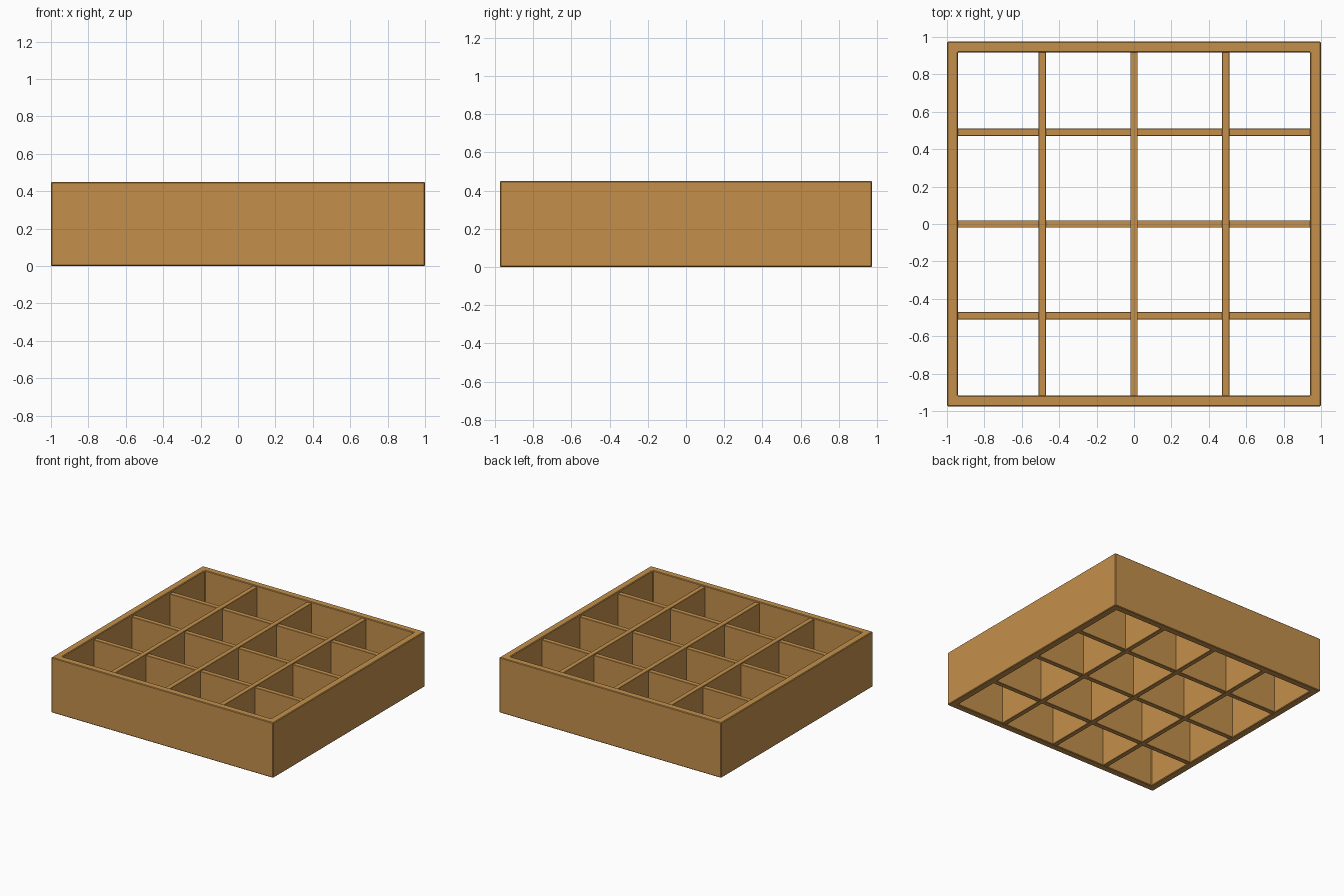
import bpy, bmesh

if "Cube" in bpy.data.objects:
    bpy.data.objects.remove(bpy.data.objects["Cube"])

W, D, H = 1.0, 0.975, 0.45      # half width, half depth, height
IX, IY = 0.941, 0.918           # inner half sizes
T = 0.04                        # divider thickness
STEPS = (-0.49, 0.0, 0.49)

wood = bpy.data.materials.new("warm_wood")
wood.diffuse_color = (0.55, 0.28, 0.07, 1)
wood.use_nodes = True
wood.node_tree.nodes["Principled BSDF"].inputs["Base Color"].default_value = wood.diffuse_color


def finish(name, bm, bevel):
    bmesh.ops.recalc_face_normals(bm, faces=bm.faces)
    me = bpy.data.meshes.new(name)
    bm.to_mesh(me)
    bm.free()
    me.materials.append(wood)
    ob = bpy.data.objects.new(name, me)
    bpy.context.collection.objects.link(ob)
    if bevel:
        m = ob.modifiers.new("eased_edges", 'BEVEL')
        m.width, m.segments, m.limit_method = bevel, 1, 'ANGLE'
    return ob


def board(name, x0, x1, y0, y1, z0, z1):
    bm = bmesh.new()
    bmesh.ops.create_cube(bm, size=1)
    for v in bm.verts:
        v.co = (x1 if v.co.x > 0 else x0, y1 if v.co.y > 0 else y0,
                z1 if v.co.z > 0 else z0)
    return finish(name, bm, 0.002)


# Outer frame: one open ring
bm = bmesh.new()
loops = []
for hx, hy, z in ((W, D, 0), (W, D, H), (IX, IY, H), (IX, IY, 0)):
    loops.append([bm.verts.new((sx * hx, sy * hy, z))
                  for sx, sy in ((-1, -1), (1, -1), (1, 1), (-1, 1))])
for k in range(4):
    a, b = loops[k], loops[(k + 1) % 4]
    for i in range(4):
        j = (i + 1) % 4
        bm.faces.new((a[i], a[j], b[j], b[i]))
finish("outer_frame", bm, 0.005)

# Long dividers, front to back
for n, x in enumerate(STEPS):
    board(f"long_divider_{n + 1}", x - T / 2, x + T / 2, -IY - 0.01, IY + 0.01, 0.002, 0.44)

# Short cross dividers between the long ones
edges = [-IX - 0.01] + [e for x in STEPS for e in (x - T / 2 + 0.005, x + T / 2 - 0.005)] + [IX + 0.01]
for r, y in enumerate(STEPS):
    for c in range(4):
        board(f"cross_divider_{r + 1}_{c + 1}", edges[2 * c], edges[2 * c + 1],
              y - T / 2, y + T / 2, 0.004, 0.43)
